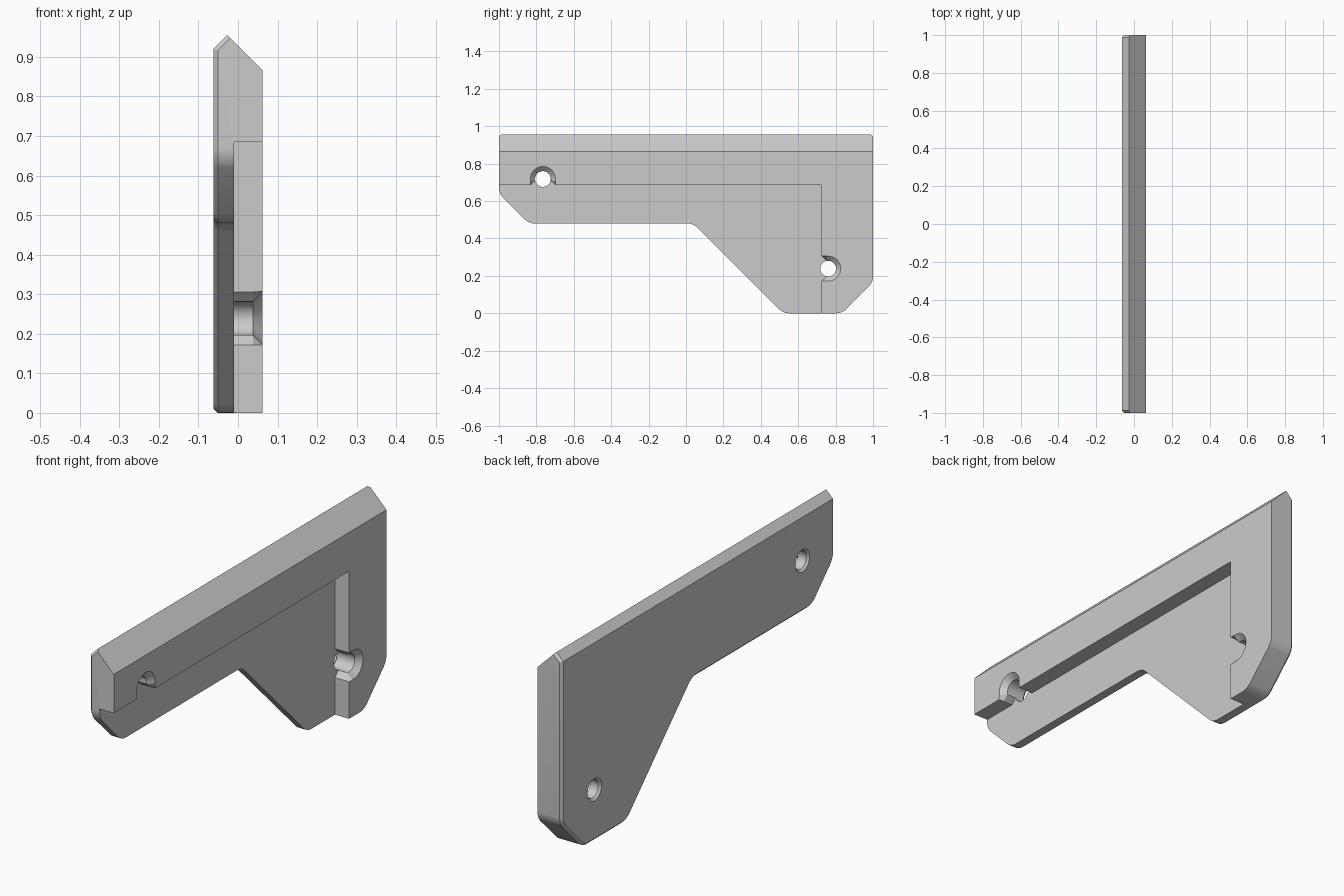
import bpy, bmesh, math
from mathutils import Vector

cube = bpy.data.objects.get("Cube")
if cube:
    bpy.data.objects.remove(cube, do_unlink=True)

HALF = 0.0625      # half thickness
FLOOR = -0.01      # depth of the recess floor
HOLE, SINK = 0.042, 0.067

grey = bpy.data.materials.new("light_grey")
grey.use_nodes = True
colour = (0.6, 0.6, 0.6, 1)
grey.diffuse_color = colour
grey.node_tree.nodes["Principled BSDF"].inputs["Base Color"].default_value = colour


def make_object(name, bm):
    bmesh.ops.recalc_face_normals(bm, faces=bm.faces)
    mesh = bpy.data.meshes.new(name)
    bm.to_mesh(mesh)
    bm.free()
    mesh.materials.append(grey)
    obj = bpy.data.objects.new(name, mesh)
    bpy.context.collection.objects.link(obj)
    return obj


def loft(levels):
    """Solid through matching (x, outline) sections, outlines in the yz plane."""
    bm = bmesh.new()
    rings = [[bm.verts.new((x, y, z)) for y, z in pts] for x, pts in levels]
    for a, b in zip(rings, rings[1:]):
        for i in range(len(a)):
            j = (i + 1) % len(a)
            bm.faces.new((a[i], a[j], b[j], b[i]))
    bm.faces.new(rings[0])
    bm.faces.new(rings[-1])
    bmesh.ops.recalc_face_normals(bm, faces=bm.faces)
    return bm


def cut(target, cutter):
    cutter.hide_render = True
    mod = target.modifiers.new("cut", 'BOOLEAN')
    mod.operation = 'DIFFERENCE'
    mod.solver = 'EXACT'
    mod.object = cutter
    bpy.context.view_layer.objects.active = target
    bpy.ops.object.modifier_apply(modifier=mod.name)
    bpy.data.objects.remove(cutter, do_unlink=True)


# Bracket body: extruded outline with rounded lower corners
outline = [(-1, 1.1), (-1, 0.64), (-0.84, 0.48), (0.04, 0.48),
           (0.52, 0), (0.835, 0), (1, 0.165), (1, 1.1)]
bm = loft([(-HALF, outline), (HALF, outline)])
corners = [e for e in bm.edges
           if abs(e.verts[0].co.x - e.verts[1].co.x) > 0.1 and e.verts[0].co.z < 1]
bmesh.ops.bevel(bm, geom=corners, offset=0.03, segments=5, profile=0.5, affect='EDGES')

# Two slopes that meet in the top ridge
for x, z, side in ((HALF, 0.865, 1), (-HALF, 0.9205, -1)):
    geom = bm.verts[:] + bm.edges[:] + bm.faces[:]
    res = bmesh.ops.bisect_plane(bm, geom=geom, plane_co=(x, 0, z),
                                 plane_no=Vector((side, 0, 1)).normalized(), clear_outer=True)
    rim = [g for g in res["geom_cut"] if isinstance(g, bmesh.types.BMEdge)]
    bmesh.ops.contextual_create(bm, geom=rim)
bmesh.ops.recalc_face_normals(bm, faces=bm.faces)
bm.normal_update()

# Small chamfer round the flat back face and its slope
chamfer = []
for e in bm.edges:
    nx = sorted(f.normal.x for f in e.link_faces)
    if len(nx) == 2 and nx[0] < -0.5 and abs(nx[1]) < 0.1:
        chamfer.append(e)
bmesh.ops.bevel(bm, geom=chamfer, offset=0.0115, segments=1, affect='EDGES')
bracket = make_object("corner_bracket", bm)

# Recess below and inside the raised rail
EDGE_Y, EDGE_Z = 0.725, 0.685
recess = [(-1.2, -0.2), (EDGE_Y, -0.2), (EDGE_Y, EDGE_Z), (-1.2, EDGE_Z)]
cut(bracket, make_object("recess_cutter", loft([(FLOOR, recess), (0.2, recess)])))


def slot_outline(r, flare, depth):
    """Half circle whose open side flares out towards -v."""
    arc = [(r * math.cos(math.pi * i / 16), r * math.sin(math.pi * i / 16)) for i in range(17)]
    return ([(flare, -0.12), (flare, -depth), (r, -0.01)] + arc
            + [(-r, -0.01), (-flare, -depth), (-flare, -0.12)])


def circle(r):
    return [(r * math.cos(math.pi * i / 16), r * math.sin(math.pi * i / 16)) for i in range(32)]


# Countersunk screw holes, each open towards the recess
for name, cy, cz, sideways, depth in (("upper", -0.765, 0.718, False, 0.033),
                                      ("lower", 0.76, 0.239, True, 0.035)):
    def place(pts):
        return [(cy + v, cz - u) if sideways else (cy + u, cz + v) for u, v in pts]

    over = SINK + 0.01
    slot = [(FLOOR, HOLE, SINK), (0.0375, HOLE, SINK), (HALF, SINK, SINK + 0.0005),
            (HALF + 0.01, over, over)]
    cut(bracket, make_object(name + "_slot_cutter", loft(
        [(x, place(slot_outline(r, f, depth))) for x, r, f in slot])))
    bore = [(-HALF - 0.01, HOLE + 0.02), (-HALF + 0.01, HOLE), (0.0, HOLE)]
    cut(bracket, make_object(name + "_bore_cutter", loft(
        [(x, place(circle(r))) for x, r in bore])))

bpy.ops.object.select_all(action='DESELECT')
bracket.select_set(True)
bpy.context.view_layer.objects.active = bracket
bpy.ops.object.shade_smooth_by_angle(angle=math.radians(25))
